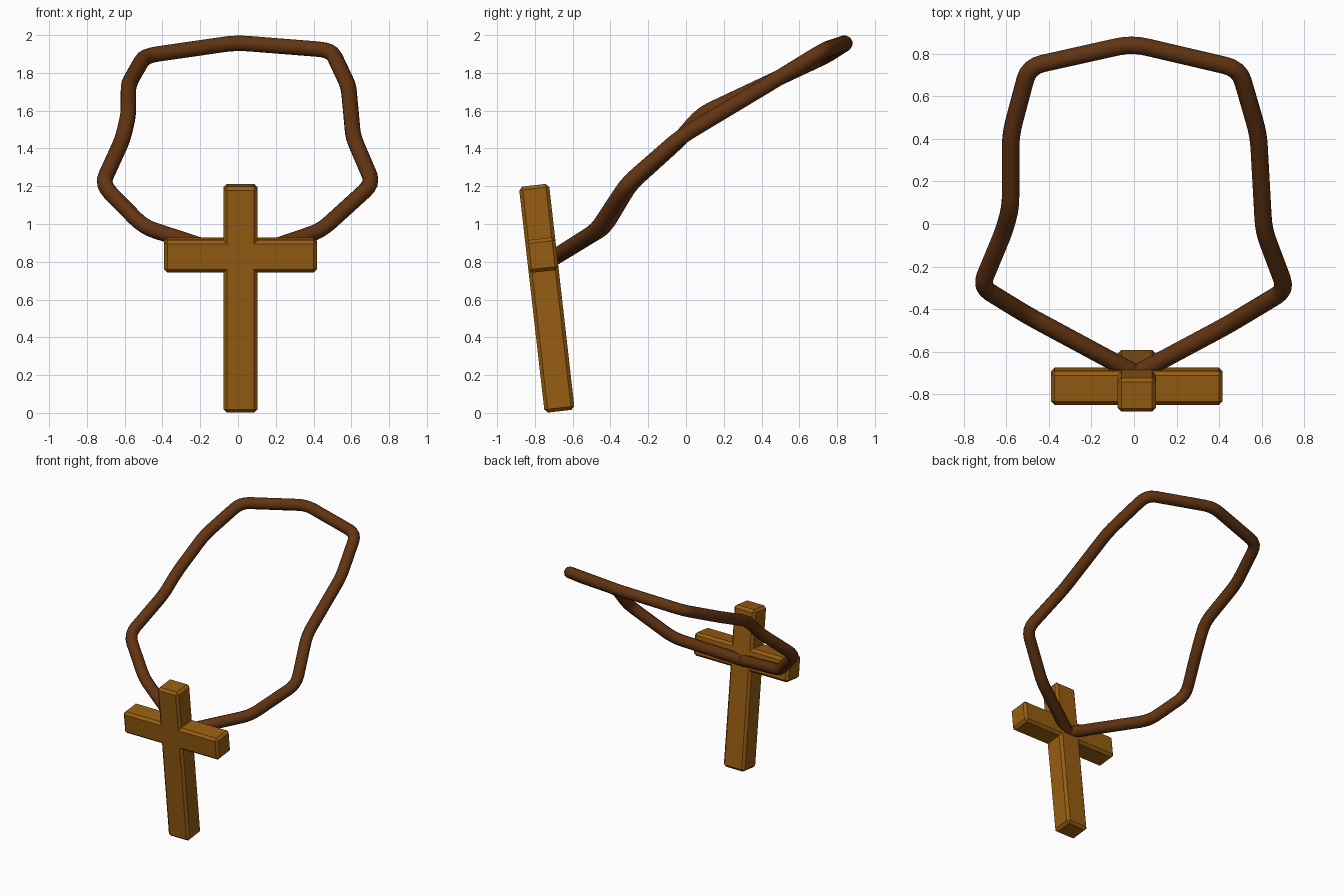
import bpy, bmesh, math
from mathutils import Vector

if "Cube" in bpy.data.objects:
    bpy.data.objects.remove(bpy.data.objects["Cube"])


def material(name, color):
    m = bpy.data.materials.new(name)
    m.diffuse_color = color
    m.use_nodes = True
    m.node_tree.nodes["Principled BSDF"].inputs["Base Color"].default_value = m.diffuse_color
    return m


def link(name, mesh, mat):
    mesh.materials.append(mat)
    ob = bpy.data.objects.new(name, mesh)
    bpy.context.collection.objects.link(ob)
    return ob


# Cross pendant: extruded outline, chamfered on its convex edges
W, A, H = 0.09, 0.404, 0.602      # post half width, arm half span, half height
LO, HI, D = 0.143, 0.317, 0.08    # arm bottom / top, half depth
half = [(W, -H), (W, LO), (A, LO), (A, HI), (W, HI), (W, H)]
outline = half + [(-x, z) for x, z in reversed(half)]
bm = bmesh.new()
face = bm.faces.new([bm.verts.new((x, -D, z)) for x, z in outline])
ext = bmesh.ops.extrude_face_region(bm, geom=[face])
for v in ext["geom"]:
    if isinstance(v, bmesh.types.BMVert):
        v.co.y = D
bmesh.ops.recalc_face_normals(bm, faces=bm.faces)
edges = [e for e in bm.edges if e.calc_face_angle_signed() > 0.5]
bmesh.ops.bevel(bm, geom=edges, offset=0.018, offset_type='OFFSET',
                segments=1, profile=0.5, affect='EDGES')
mesh = bpy.data.meshes.new("cross_pendant")
bm.to_mesh(mesh)
bm.free()
cross = link("cross_pendant", mesh, material("golden_wood", (0.31, 0.11, 0.006, 1)))
cross.location = (0.013, -0.737, 0.607)
cross.rotation_euler.x = math.radians(6.5)

# Neck cord: path with softened corners, both ends buried in the pendant
path = [Vector(p) for p in [
    (0.0, -0.71, 0.815), (0.44, -0.475, 0.965), (0.715, -0.31, 1.215),
    (0.61, -0.03, 1.46), (0.585, 0.42, 1.73), (0.495, 0.73, 1.92),
    (-0.01, 0.848, 1.96), (-0.495, 0.74, 1.89), (-0.58, 0.42, 1.74),
    (-0.58, 0.08, 1.58), (-0.61, -0.03, 1.45), (-0.72, -0.295, 1.21),
    (-0.5, -0.43, 0.985), (0.02, -0.71, 0.815)]]
points = [path[0]]
for a, b, c in zip(path, path[1:], path[2:]):
    r = min(0.07, 0.45 * (a - b).length, 0.45 * (c - b).length)
    p, q = b + (a - b).normalized() * r, b + (c - b).normalized() * r
    for i in range(5):
        t = i / 4
        points.append(p * (1 - t) ** 2 + b * 2 * t * (1 - t) + q * t * t)
points.append(path[-1])

curve = bpy.data.curves.new("neck_cord", 'CURVE')
curve.dimensions = '3D'
curve.bevel_depth = 0.042
curve.bevel_resolution = 4
curve.use_fill_caps = True
spline = curve.splines.new('POLY')
spline.points.add(len(points) - 1)
for sp, p in zip(spline.points, points):
    sp.co = (*p, 1)
spline.use_smooth = True
link("neck_cord", curve, material("brown_leather", (0.12, 0.034, 0.006, 1)))
